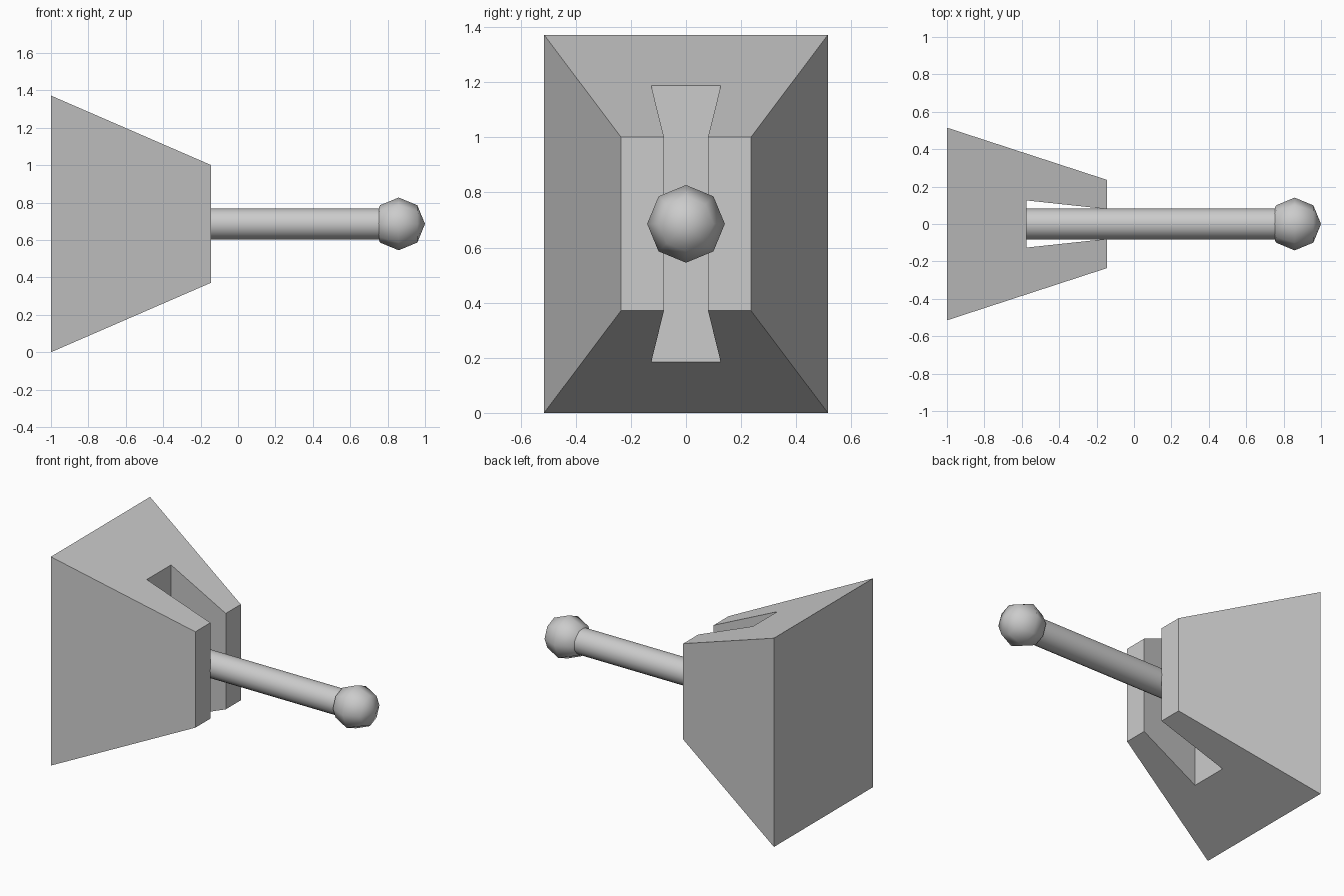
import bpy, bmesh, math
from mathutils import Matrix

if "Cube" in bpy.data.objects:
    bpy.data.objects.remove(bpy.data.objects["Cube"])

grey = bpy.data.materials.new("plain_grey")
grey.diffuse_color = (0.6, 0.6, 0.6, 1)
grey.use_nodes = True
grey.node_tree.nodes["Principled BSDF"].inputs["Base Color"].default_value = grey.diffuse_color

MID_Z = 0.686
BACK, FRONT = -1.0, -0.145
SLOT = -0.575


def finish(bm, name, smooth=None):
    bmesh.ops.recalc_face_normals(bm, faces=bm.faces)
    mesh = bpy.data.meshes.new(name)
    bm.to_mesh(mesh)
    bm.free()
    mesh.materials.append(grey)
    ob = bpy.data.objects.new(name, mesh)
    bpy.context.collection.objects.link(ob)
    if smooth:
        bpy.ops.object.select_all(action='DESELECT')
        ob.select_set(True)
        bpy.context.view_layer.objects.active = ob
        bpy.ops.object.shade_smooth_by_angle(angle=math.radians(smooth))
    return ob


def half_height(x):
    return 0.686 + (0.315 - 0.686) * (x - BACK) / (FRONT - BACK)


# tapered wall block with a slot that flares inward, open top and bottom
half = [(BACK, 0.515), (FRONT, 0.236), (FRONT, 0.08), (SLOT, 0.126)]
plan = half + [(x, -y) for x, y in reversed(half)]
bm = bmesh.new()
top = [bm.verts.new((x, y, MID_Z + half_height(x))) for x, y in plan]
low = [bm.verts.new((x, y, MID_Z - half_height(x))) for x, y in plan]
bm.faces.new(top)
bm.faces.new(low[::-1])
for i in range(len(plan)):
    j = (i + 1) % len(plan)
    bm.faces.new((top[i], low[i], low[j], top[j]))
finish(bm, "slotted_block")

# lever rod, from the slot's end wall into the knob
START, END = SLOT, 0.80
bm = bmesh.new()
bmesh.ops.create_cone(
    bm, cap_ends=True, segments=16, radius1=0.083, radius2=0.083,
    depth=END - START,
    matrix=Matrix.Translation(((START + END) / 2, 0, MID_Z))
    @ Matrix.Rotation(math.pi / 2, 4, 'Y'))
finish(bm, "lever_rod", 40)

# low-poly round knob
bm = bmesh.new()
bmesh.ops.create_uvsphere(
    bm, u_segments=8, v_segments=4, radius=0.141,
    matrix=Matrix.Translation((0.859, 0, MID_Z))
    @ Matrix.Rotation(math.pi / 2, 4, 'Y'))
finish(bm, "lever_knob", 60)
